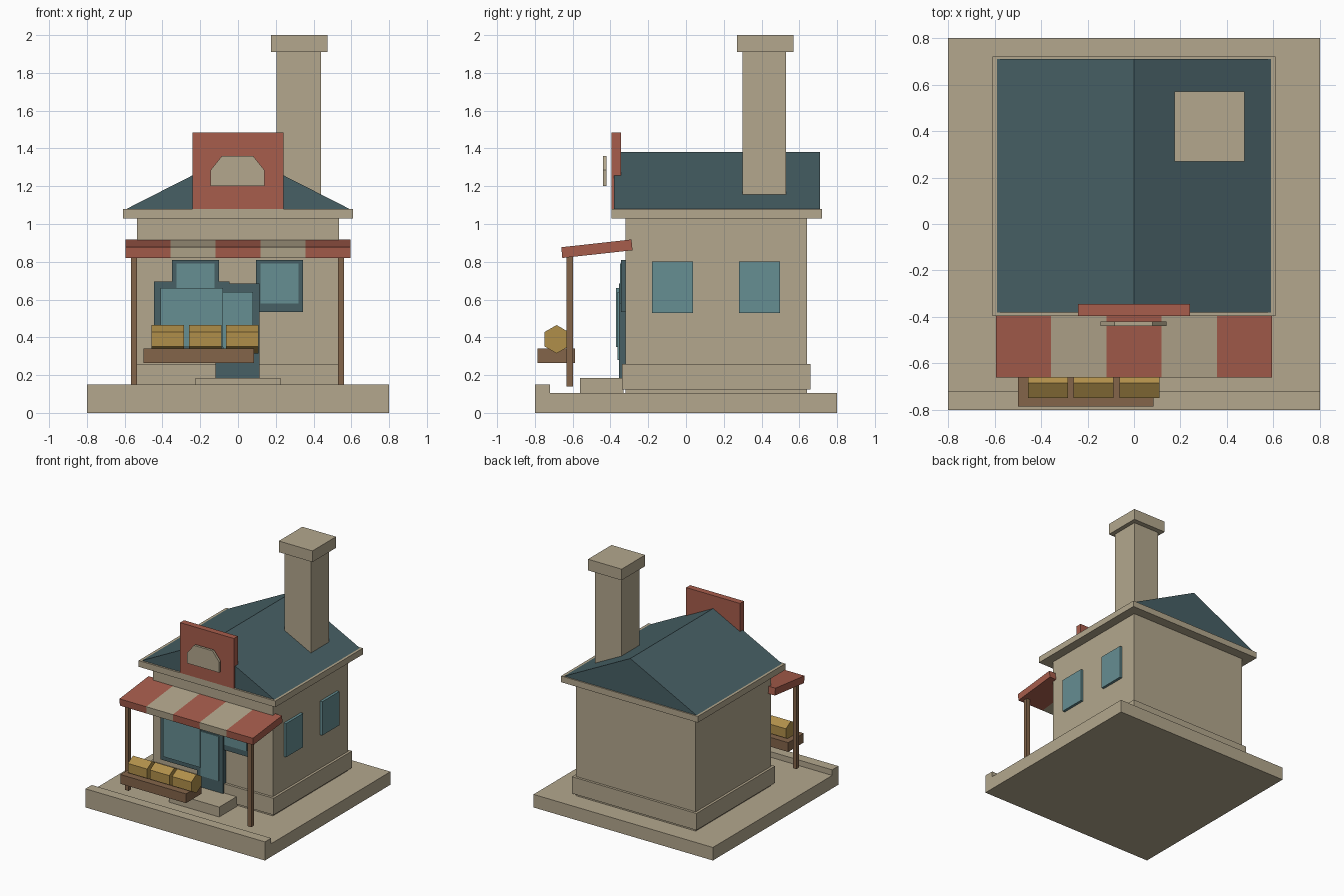
import bpy, bmesh, math
from mathutils import Vector

cube = bpy.data.objects.get("Cube")
if cube:
    bpy.data.objects.remove(cube, do_unlink=True)


def material(name, hexa):
    """Flat material from an sRGB hex colour."""
    rgb = []
    for i in range(0, 6, 2):
        c = int(hexa[i:i + 2], 16) / 255
        rgb.append(c / 12.92 if c <= 0.04045 else ((c + 0.055) / 1.055) ** 2.4)
    mat = bpy.data.materials.new(name)
    mat.use_nodes = True
    mat.diffuse_color = (*rgb, 1)
    mat.node_tree.nodes["Principled BSDF"].inputs["Base Color"].default_value = (*rgb, 1)
    return mat


STONE = material("beige stone", "b3a78d")
RED = material("brick red", "a75d4c")
TEAL = material("dark teal", "476065")
GLASS = material("pale teal glass", "668e92")
WOOD = material("brown wood", "84654a")
GOLD = material("golden crate", "b08f4a")


def prism(name, mat, profile, axis, lo, hi):
    """Extrude a profile along x (points are y, z) or y (points are x, z)."""
    place = (lambda p, d: Vector((d, *p))) if axis == "x" else (lambda p, d: Vector((p[0], d, p[1])))
    bm = bmesh.new()
    face = bm.faces.new([bm.verts.new(place(p, lo)) for p in profile])
    ext = bmesh.ops.extrude_face_region(bm, geom=[face])["geom"]
    shift = place((0, 0), hi - lo)
    bmesh.ops.translate(bm, verts=[v for v in ext if isinstance(v, bmesh.types.BMVert)], vec=shift)
    bmesh.ops.recalc_face_normals(bm, faces=bm.faces)
    mesh = bpy.data.meshes.new(name)
    bm.to_mesh(mesh)
    bm.free()
    mesh.materials.append(mat)
    obj = bpy.data.objects.new(name, mesh)
    bpy.context.collection.objects.link(obj)
    return obj


def box(name, mat, x, y, z):
    return prism(name, mat, [(x[0], z[0]), (x[1], z[0]), (x[1], z[1]), (x[0], z[1])], "y", *y)


# Ground slab with raised front curb
prism("base_slab", STONE,
      [(-0.8, 0), (0.8, 0), (0.8, 0.105), (-0.72, 0.105), (-0.72, 0.15), (-0.8, 0.15)],
      "x", -0.8, 0.8)
box("door_step", STONE, (-0.225, 0.225), (-0.56, -0.33), (0.105, 0.185))

# House body
box("walls", STONE, (-0.535, 0.535), (-0.32, 0.64), (0.105, 1.04))
box("plinth", STONE, (-0.555, 0.555), (-0.34, 0.66), (0.125, 0.26))
box("cornice", STONE, (-0.61, 0.61), (-0.395, 0.72), (1.03, 1.08))
prism("gable_roof", TEAL, [(-0.59, 1.08), (0.59, 1.08), (0, 1.38)], "y", -0.38, 0.71)

# Chimney
box("chimney_stack", STONE, (0.205, 0.44), (0.3, 0.53), (1.155, 1.92))
box("chimney_cap", STONE, (0.175, 0.475), (0.27, 0.57), (1.91, 2.0))

# Sign board with its plain plaque
box("sign_board", RED, (-0.24, 0.24), (-0.395, -0.345), (1.08, 1.485))
prism("sign_plaque", STONE,
      [(-0.145, 1.2), (0.14, 1.2), (0.14, 1.285), (0.08, 1.36), (-0.085, 1.36), (-0.145, 1.285)],
      "y", -0.44, -0.42)

# Sloping striped awning on two posts
slope = [(-0.66, 0.877), (-0.655, 0.82), (-0.283, 0.861), (-0.289, 0.918)]
stripe = 1.19 / 5
for i in range(5):
    left = -0.595 + i * stripe
    prism(f"awning_stripe_{i + 1}", STONE if i % 2 else RED, slope, "x", left, left + stripe)
for side, x in (("right", -0.55), ("left", 0.545)):
    box(f"{side}_post", WOOD, (x - 0.016, x + 0.016), (-0.632, -0.598), (0.14, 0.83))


def framed(name, x, z, front, glass_x, glass_z, glass_front):
    """Dark frame on the front wall with a raised pane."""
    box(name + "_frame", TEAL, x, (front, -0.31), z)
    box(name + "_pane", GLASS, glass_x, (glass_front, front + 0.005), glass_z)


# Front windows and door
for name, cx in (("right_window", -0.225), ("left_window", 0.22)):
    framed(name, (cx - 0.125, cx + 0.125), (0.535, 0.81), -0.345,
           (cx - 0.1, cx + 0.1), (0.58, 0.79), -0.35)
framed("display_window", (-0.445, -0.045), (0.31, 0.695), -0.35,
       (-0.41, -0.08), (0.35, 0.66), -0.37)
framed("door", (-0.12, 0.115), (0.14, 0.685), -0.354,
       (-0.08, 0.08), (0.28, 0.64), -0.362)

# Windows on the left wall
for i, y in enumerate((-0.18, 0.28)):
    box(f"side_window_{i + 1}", GLASS, (0.52, 0.556), (y, y + 0.217), (0.53, 0.802))

# Bench with hexagonal crates
box("bench", WOOD, (-0.5, 0.085), (-0.785, -0.587), (0.265, 0.34))
hexagon = [(-0.685 + 0.075 * math.sin(a), 0.39 + 0.075 * math.cos(a))
           for a in (math.radians(60 * k) for k in range(6))]
for i in range(3):
    left = -0.457 + i * 0.197
    prism(f"crate_{i + 1}", GOLD, hexagon, "x", left, left + 0.172)
